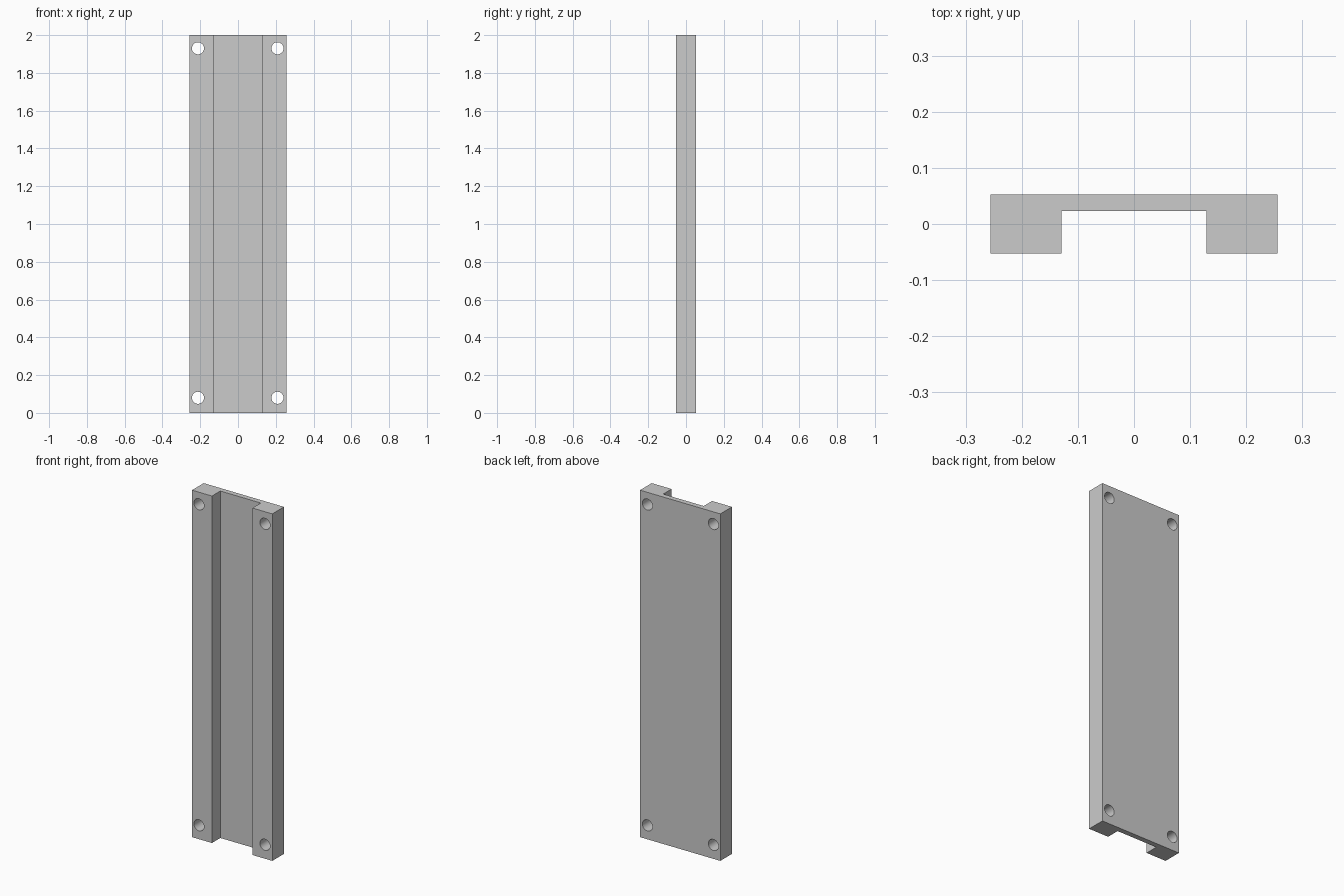
import bpy, bmesh, math

if "Cube" in bpy.data.objects:
    bpy.data.objects.remove(bpy.data.objects["Cube"])

W, D, H = 0.256, 0.053, 2.0       # half width, half depth, height
GROOVE, FLOOR = 0.129, 0.023      # groove half width, groove floor y

# Channel-shaped plate: U profile extruded upwards
profile = [(-W, -D), (-GROOVE, -D), (-GROOVE, FLOOR), (GROOVE, FLOOR),
           (GROOVE, -D), (W, -D), (W, D), (-W, D)]
bm = bmesh.new()
base = bm.faces.new([bm.verts.new((x, y, 0)) for x, y in profile])
ext = bmesh.ops.extrude_face_region(bm, geom=[base])
top = [g for g in ext["geom"] if isinstance(g, bmesh.types.BMVert)]
bmesh.ops.translate(bm, verts=top, vec=(0, 0, H))
bmesh.ops.recalc_face_normals(bm, faces=bm.faces)
mesh = bpy.data.meshes.new("channel_plate")
bm.to_mesh(mesh)
bm.free()
plate = bpy.data.objects.new("channel_plate", mesh)
bpy.context.collection.objects.link(plate)

# Screw holes through the four corners
cutters = []
for x in (-0.212, 0.209):
    for z in (0.08, 1.93):
        bpy.ops.mesh.primitive_cylinder_add(vertices=48, radius=0.032, depth=0.3,
                                            location=(x, 0, z),
                                            rotation=(math.pi / 2, 0, 0))
        cutter = bpy.context.object
        cutter.name = "screw_hole_cutter"
        cutter.hide_render = True
        cutters.append(cutter)
        mod = plate.modifiers.new("screw_hole", "BOOLEAN")
        mod.operation = "DIFFERENCE"
        mod.solver = "EXACT"
        mod.object = cutter

# Apply the cuts, drop the cutters and smooth only the hole walls
bpy.ops.object.select_all(action="DESELECT")
plate.select_set(True)
bpy.context.view_layer.objects.active = plate
for mod in list(plate.modifiers):
    bpy.ops.object.modifier_apply(modifier=mod.name)
for cutter in cutters:
    bpy.data.objects.remove(cutter, do_unlink=True)
bpy.ops.object.shade_smooth_by_angle(angle=math.radians(30))
